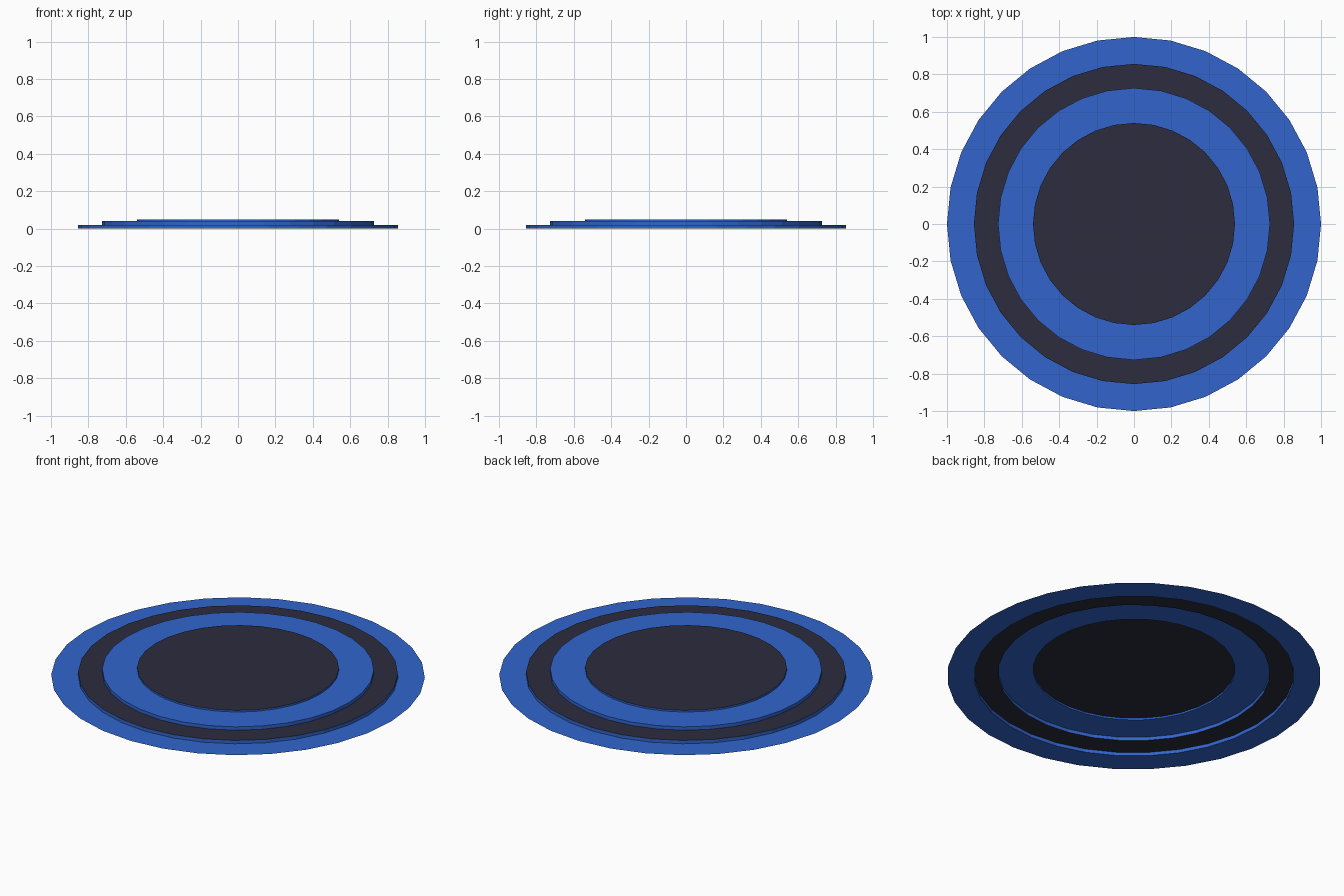
import bpy, bmesh
from math import cos, sin, pi

if "Cube" in bpy.data.objects:
    bpy.data.objects.remove(bpy.data.objects["Cube"])

SIDES = 32


def material(name, rgb):
    m = bpy.data.materials.new(name)
    m.diffuse_color = (*rgb, 1)
    m.use_nodes = True
    m.node_tree.nodes["Principled BSDF"].inputs["Base Color"].default_value = m.diffuse_color
    return m


blue = material("blue", (0.032, 0.130, 0.610))
dark = material("dark", (0.025, 0.025, 0.049))


def lathe(name, profile, mat, cap=False):
    """Sweep an (r, z) profile around z as an open sheet, optionally closing the last ring."""
    bm = bmesh.new()
    rings = [[bm.verts.new((r * cos(2 * pi * i / SIDES), r * sin(2 * pi * i / SIDES), z))
              for i in range(SIDES)] for r, z in profile]
    for a, b in zip(rings, rings[1:]):
        for i in range(SIDES):
            j = (i + 1) % SIDES
            bm.faces.new((a[i], a[j], b[j], b[i]))
    if cap:
        bm.faces.new(rings[-1])
    mesh = bpy.data.meshes.new(name)
    bm.to_mesh(mesh)
    bm.free()
    mesh.materials.append(mat)
    obj = bpy.data.objects.new(name, mesh)
    bpy.context.collection.objects.link(obj)


# Flat outer rim and the first step up
lathe("outer_rim", [(1, 0), (0.856, 0), (0.856, 0.02)], blue)
# Dark band on the first step
lathe("dark_band", [(0.856, 0.02), (0.727, 0.02)], dark)
# Raised blue ring with its outer wall and the small step to the centre
lathe("raised_ring", [(0.727, 0.02), (0.727, 0.04), (0.54, 0.04), (0.54, 0.05)], blue)
# Dark centre disc
lathe("centre_disc", [(0.54, 0.05)], dark, cap=True)
